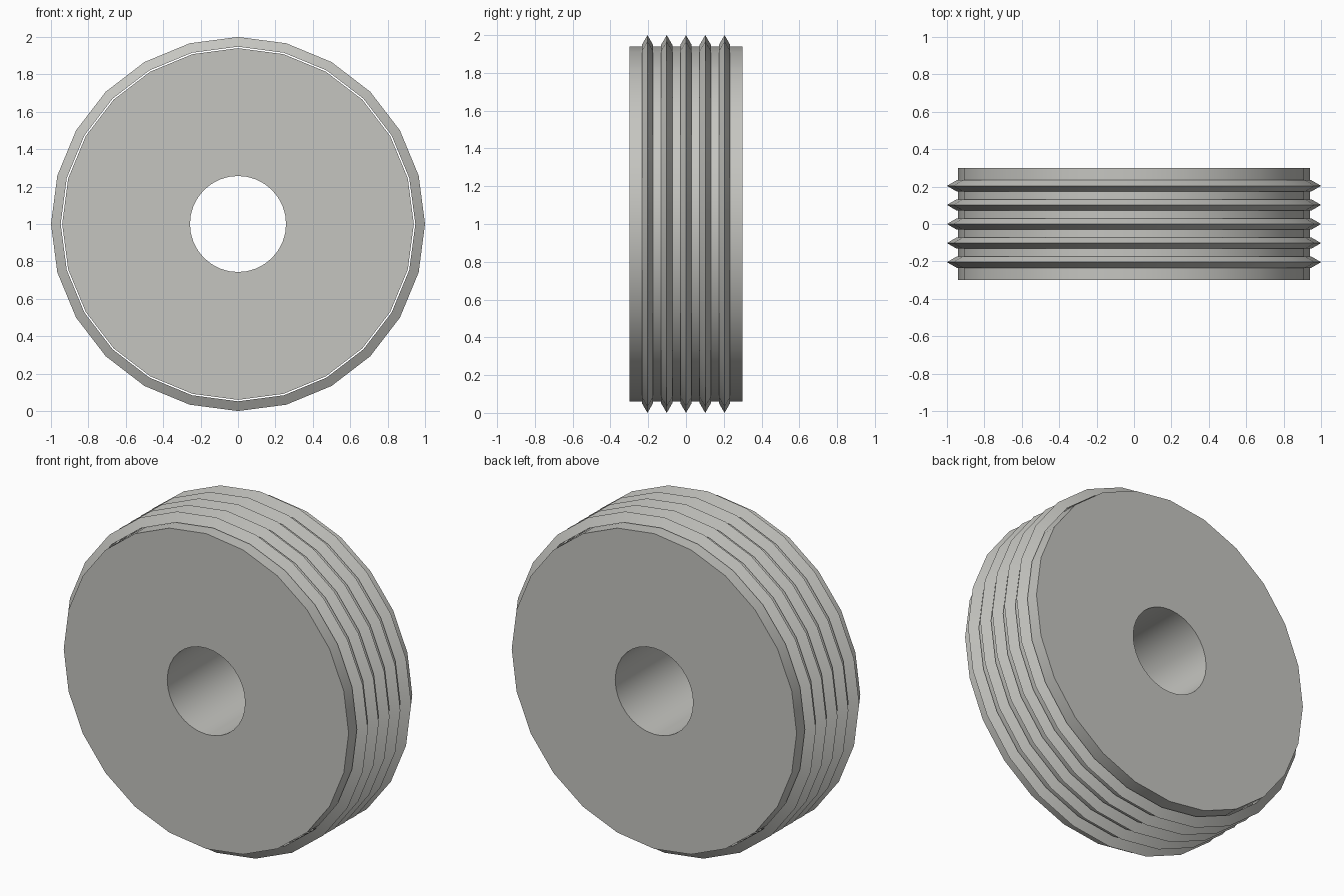
import bpy, bmesh, math

if "Cube" in bpy.data.objects:
    bpy.data.objects.remove(bpy.data.objects["Cube"])

grey = bpy.data.materials.new("warm_grey")
grey.diffuse_color = (0.56, 0.56, 0.53, 1)
grey.use_nodes = True
grey.node_tree.nodes["Principled BSDF"].inputs["Base Color"].default_value = grey.diffuse_color
CENTRE_Z = 1.0


def finish(bm, name):
    """Turn a bmesh into a smooth object with sharp corners."""
    bmesh.ops.recalc_face_normals(bm, faces=bm.faces)
    mesh = bpy.data.meshes.new(name)
    bm.to_mesh(mesh)
    bm.free()
    mesh.materials.append(grey)
    mesh.shade_smooth()
    mesh.set_sharp_from_angle(angle=math.radians(30))
    obj = bpy.data.objects.new(name, mesh)
    obj.location.z = CENTRE_Z
    bpy.context.collection.objects.link(obj)
    return obj


def circle(bm, radius, sides, y):
    """Closed loop of edges facing along y."""
    angles = [2 * math.pi * i / sides for i in range(sides)]
    verts = [bm.verts.new((radius * math.cos(a), y, radius * math.sin(a))) for a in angles]
    return [bm.edges.new((verts[i], verts[(i + 1) % sides])) for i in range(sides)]


# Wheel body: thick disc with a round axle hole
bm = bmesh.new()
edges = circle(bm, 0.94, 24, -0.3) + circle(bm, 0.257, 32, -0.3)
bmesh.ops.triangle_fill(bm, use_beauty=True, use_dissolve=False, edges=edges)
bmesh.ops.solidify  # thickness is made by the extrusion below
front = bm.faces[:]
back = bmesh.ops.extrude_face_region(bm, geom=front, use_keep_orig=True)
bmesh.ops.translate(bm, vec=(0, 0.6, 0),
                    verts=[v for v in back["geom"] if isinstance(v, bmesh.types.BMVert)])
finish(bm, "wheel_body")

# Tread ridges: thin triangular rings standing just clear of the body
for n in range(5):
    y = (n - 2) * 0.102
    bm = bmesh.new()
    loops = [circle(bm, r, 24, y + dy) for r, dy in ((0.948, -0.03), (1.0, 0), (0.948, 0.03))]
    for i in range(3):
        bmesh.ops.bridge_loops(bm, edges=loops[i] + loops[(i + 1) % 3])
    finish(bm, f"tread_ridge_{n + 1}")
